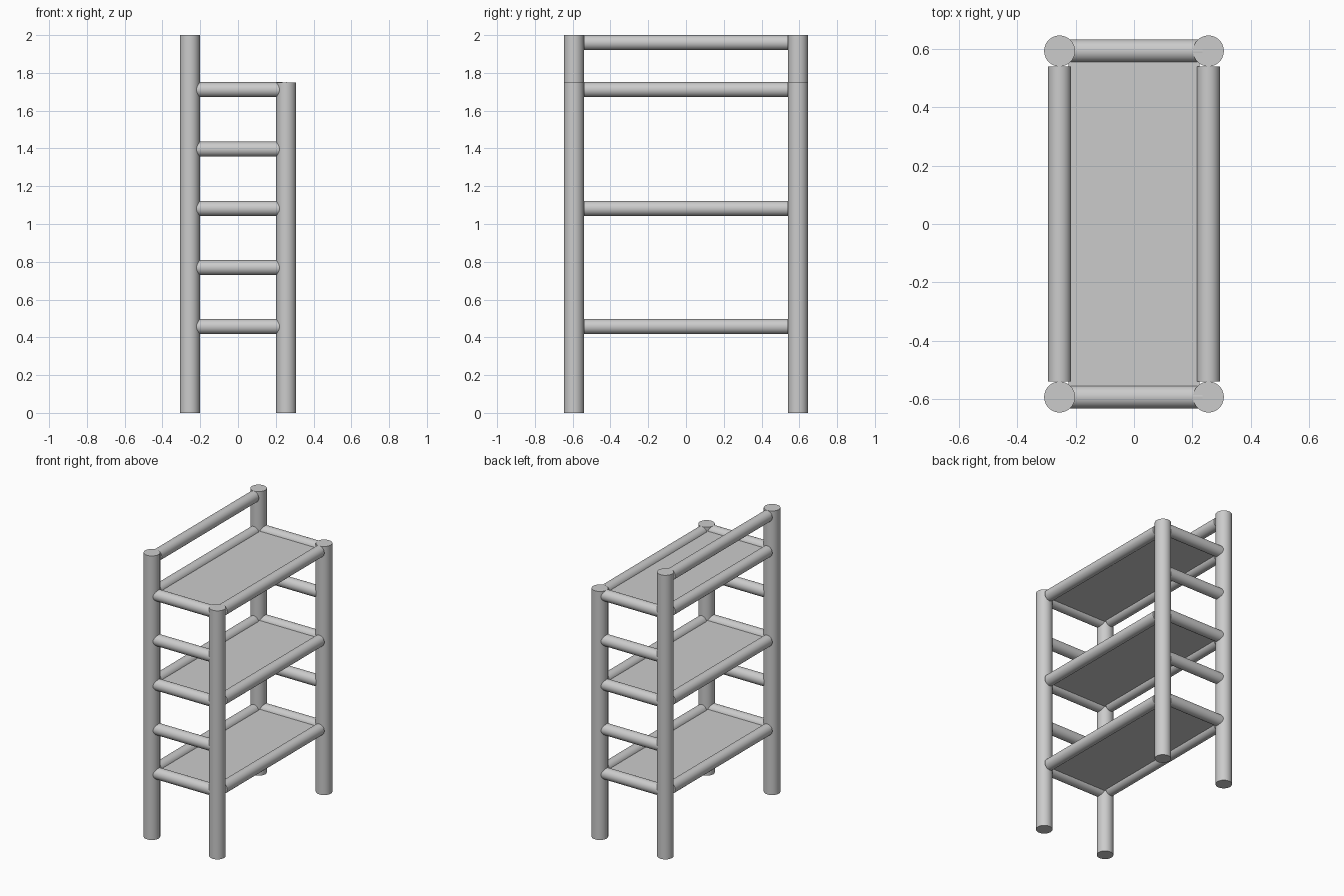
import bpy, math

if "Cube" in bpy.data.objects:
    bpy.data.objects.remove(bpy.data.objects["Cube"])

PX, PY = 0.255, 0.593        # post centres
POST_R, BAR_R = 0.053, 0.0395
LEVELS = [0.457, 0.769, 1.082, 1.396, 1.711]


def rod(name, loc, length, radius, rot=(0, 0, 0)):
    bpy.ops.mesh.primitive_cylinder_add(vertices=48, radius=radius, depth=length,
                                        location=loc, rotation=rot)
    ob = bpy.context.object
    ob.name = name
    bpy.ops.object.shade_smooth_by_angle(angle=math.radians(40))
    return ob


# Upright posts: tall pair on the left, shorter pair on the right
for sx, height in ((-1, 2.0), (1, 1.75)):
    for sy in (-1, 1):
        rod("post", (sx * PX, sy * PY, height / 2), height, POST_R)

# Short rungs across both ends, running into the posts
for z in LEVELS:
    for sy in (-1, 1):
        rod("end_rung", (0, sy * PY, z), 2 * PX - 0.04, BAR_R, (0, math.pi / 2, 0))

# Long rails beside each shelf, butted against the posts
for z in LEVELS[::2]:
    for sx in (-1, 1):
        rod("long_rail", (sx * PX, 0, z), 1.08, BAR_R, (math.pi / 2, 0, 0))

# Raised back rail between the tall posts
rod("top_rail", (-PX, 0, 1.96), 1.08, BAR_R, (math.pi / 2, 0, 0))

# Shelf boards set between rails and rungs
for z in LEVELS[::2]:
    bpy.ops.mesh.primitive_cube_add(size=1, location=(0, 0, z))
    board = bpy.context.object
    board.name = "shelf_board"
    board.scale = (0.45, 1.13, 0.02)
    bpy.ops.object.transform_apply(location=False, rotation=False, scale=True)
